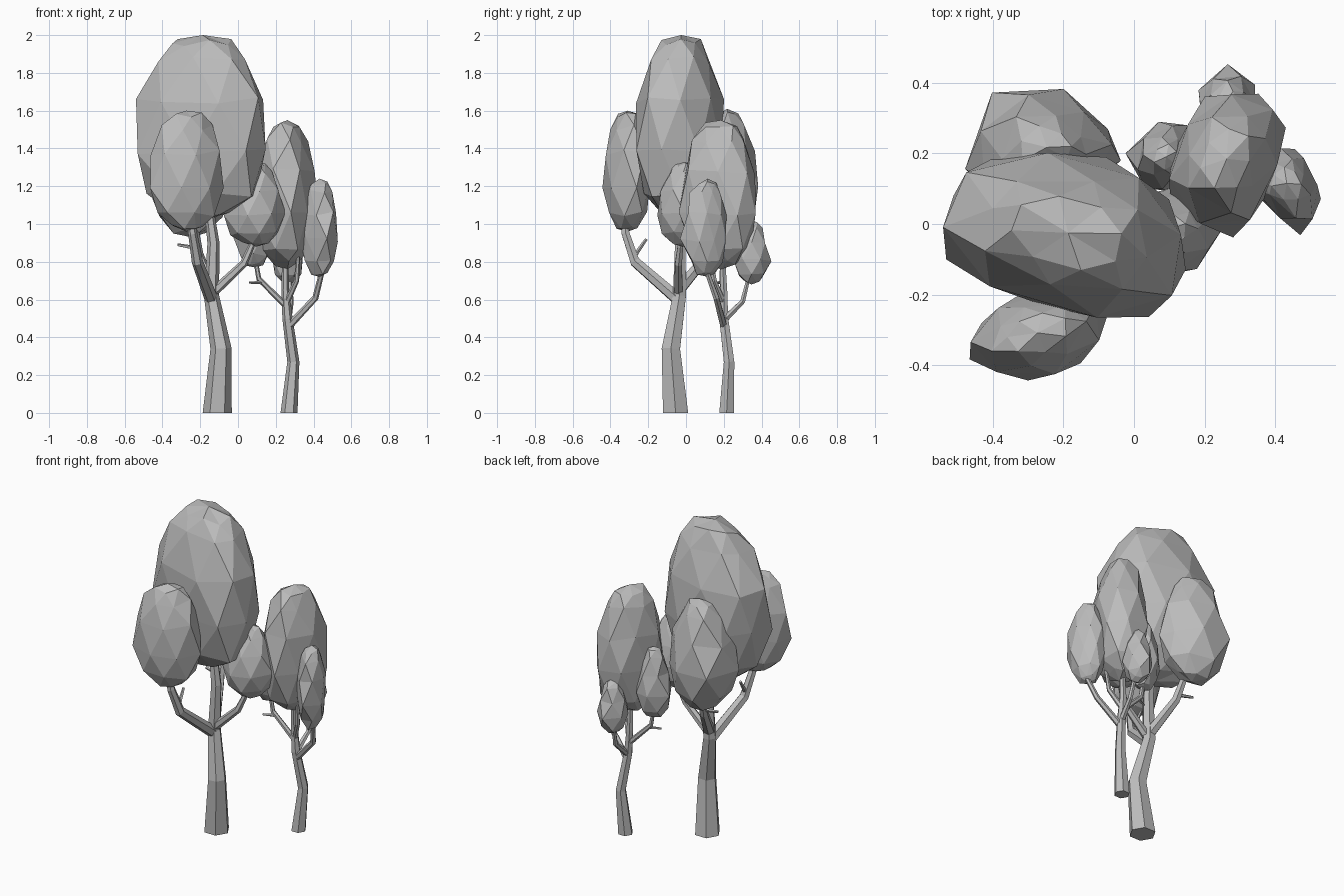
import bpy, bmesh, math, random
from mathutils import Vector

cube = bpy.data.objects.get("Cube")
if cube:
    bpy.data.objects.remove(cube)

random.seed(7)

grey = bpy.data.materials.new("plain grey")
grey.use_nodes = True
colour = (0.5, 0.5, 0.5, 1)
grey.diffuse_color = colour
grey.node_tree.nodes["Principled BSDF"].inputs["Base Color"].default_value = colour


def finish(bm, name):
    bmesh.ops.recalc_face_normals(bm, faces=bm.faces[:])
    mesh = bpy.data.meshes.new(name)
    bm.to_mesh(mesh)
    bm.free()
    mesh.materials.append(grey)
    obj = bpy.data.objects.new(name, mesh)
    bpy.context.collection.objects.link(obj)
    return obj


def limb(name, points, sides=6):
    """Tapered faceted tube; each point is x, y, z, radius."""
    bm = bmesh.new()
    centres = [Vector(p[:3]) for p in points]
    rings = []
    for i, (c, p) in enumerate(zip(centres, points)):
        along = centres[min(i + 1, len(points) - 1)] - centres[max(i - 1, 0)]
        if c.z == 0:
            along = Vector((0, 0, 1))
        turn = Vector((0, 0, 1)).rotation_difference(along.normalized())
        ring = []
        for k in range(sides):
            a = math.tau * k / sides
            ring.append(bm.verts.new(c + turn @ Vector((math.cos(a), math.sin(a), 0)) * p[3]))
        rings.append(ring)
    for low, high in zip(rings, rings[1:]):
        for k in range(sides):
            j = (k + 1) % sides
            bm.faces.new((low[k], low[j], high[j], high[k]))
    bm.faces.new(rings[0])
    bm.faces.new(rings[-1])
    return finish(bm, name)


# Egg outline shared by the leaf masses: height fraction, width fraction
EGG = [(0.04, 0.42), (0.15, 0.82), (0.38, 1.0), (0.65, 0.97), (0.86, 0.68), (0.96, 0.45)]


def foliage(name, bottom, top, outline, taper=0.0):
    """Faceted egg: staggered rings that follow the outline of the widest section."""
    bm = bmesh.new()
    height, sides = top - bottom, len(outline)
    corners = [Vector((x, y, 0)) for x, y in outline]
    centre = sum(corners, Vector()) / sides
    # Staggered rings use the edge midpoints, pushed out a little
    middles = [centre + ((c + corners[(k + 1) % sides]) / 2 - centre) * 1.08
               for k, c in enumerate(corners)]
    rings = []
    for row, (t, w) in enumerate(EGG):
        ring = []
        for spot in (middles if row % 2 else corners):
            r = w * (1 - taper * max(0, t - 0.38)) * random.uniform(0.97, 1.03)
            point = centre + (spot - centre) * r
            point.z = bottom + height * (t + random.uniform(-0.025, 0.025))
            ring.append(bm.verts.new(point))
        rings.append(ring)
    for row, (low, high) in enumerate(zip(rings, rings[1:])):
        for k in range(sides):
            j = (k + 1) % sides
            if row % 2 == 0:
                bm.faces.new((low[k], low[j], high[k]))
                bm.faces.new((low[j], high[j], high[k]))
            else:
                bm.faces.new((low[k], high[j], high[k]))
                bm.faces.new((low[k], low[j], high[j]))
    for ring, z in ((rings[0], bottom), (rings[-1], top)):
        pole = bm.verts.new((centre.x, centre.y, z))
        for k in range(sides):
            bm.faces.new((ring[k], ring[(k + 1) % sides], pole))
    # Merge nearly flat neighbours into broad facets
    bmesh.ops.dissolve_limit(bm, angle_limit=math.radians(8), verts=bm.verts[:], edges=bm.edges[:])
    return finish(bm, name)


# Large tree wood
limb("large_trunk", [(-.11, -.055, 0, .077), (-.09, -.08, .34, .056), (-.14, -.035, .62, .04),
                     (-.13, -.03, .9, .032), (-.17, -.02, 1.2, .02)])
limb("large_front_branch", [(-.14, -.04, .6, .036), (-.215, -.27, .8, .03),
                            (-.24, -.32, .95, .024), (-.26, -.33, 1.1, .015)])
limb("large_side_branch", [(-.13, -.04, .64, .026), (.03, -.04, .79, .021),
                           (.07, -.03, .88, .017), (.09, -.03, 1, .012)])
limb("large_back_branch", [(-.14, -.03, .66, .034), (-.21, .12, .84, .027), (-.25, .22, 1.1, .016)])
limb("large_front_twig", [(-.22, -.28, .82, .013), (-.23, -.21, .92, .008)], 5)
limb("large_back_twig", [(-.21, .13, .87, .012), (-.32, .14, .89, .008)], 5)

# Small tree wood
limb("small_trunk", [(.27, .215, 0, .045), (.293, .228, .27, .032), (.262, .2, .5, .027),
                     (.25, .2, .65, .021), (.25, .19, .9, .014)])
limb("small_side_branch", [(.27, .2, .46, .02), (.41, .16, .61, .017), (.445, .11, .75, .014),
                           (.45, .09, .9, .01)])
limb("small_left_branch", [(.25, .2, .57, .017), (.11, .19, .71, .014), (.08, .19, .88, .01)])
limb("small_back_branch", [(.265, .21, .5, .019), (.28, .3, .59, .015), (.27, .34, .75, .01)])
limb("small_upper_branch", [(.255, .2, .58, .017), (.31, .15, .7, .014), (.32, .13, .85, .01)])
limb("small_twig", [(.13, .19, .69, .01), (.06, .16, .69, .006)], 5)

# Large tree leaves
foliage("large_crown", 1.02, 2, [(-.53, -.1), (-.26, -.235), (.04, -.26), (.15, -.13),
                                 (.1, .07), (-.08, .185), (-.4, .19), (-.51, .08)])
foliage("large_front_foliage", .96, 1.6, [(-.47, -.385), (-.3, -.445), (-.15, -.395), (-.07, -.26),
                                          (-.16, -.19), (-.33, -.2), (-.43, -.28)])
foliage("large_back_foliage", .93, 1.61, [(-.48, .155), (-.38, .08), (-.15, .08), (-.04, .18),
                                          (-.07, .27), (-.2, .378), (-.405, .375)], .4)
foliage("large_side_foliage", .88, 1.33, [(-.08, -.05), (.05, -.155), (.18, -.13), (.25, -.01),
                                          (.2, .07), (.1, .1), (-.03, .06)], .35)

# Small tree leaves
foliage("small_crown", .76, 1.55, [(.1, .06), (.28, -.035), (.37, .07), (.425, .27),
                                   (.35, .365), (.2, .36), (.11, .2)])
foliage("small_side_foliage", .72, 1.24, [(.36, .07), (.47, -.03), (.53, .07), (.5, .15),
                                          (.455, .215), (.38, .2), (.33, .13)])
foliage("small_back_foliage", .68, 1.02, [(.18, .38), (.19, .3), (.26, .25), (.34, .3),
                                          (.345, .395), (.265, .45)], .35)
foliage("small_left_foliage", .77, 1.21, [(-.025, .2), (.03, .1), (.13, .09), (.19, .18),
                                          (.15, .28), (.07, .29)], .4)
